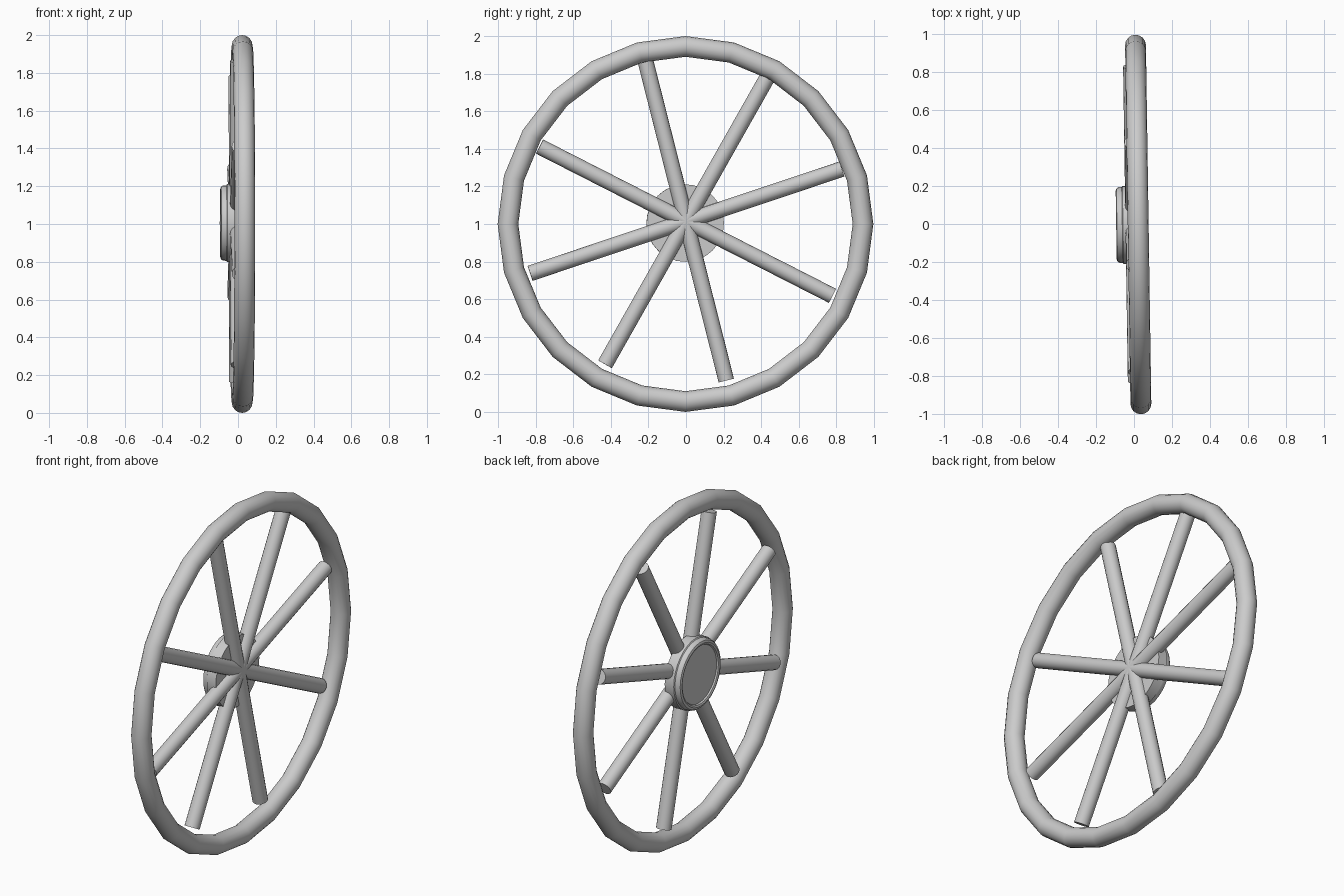
import bpy
import bmesh
from math import cos, sin, pi, radians
from mathutils import Matrix, Vector

cube = bpy.data.objects.get("Cube")
if cube:
    bpy.data.objects.remove(cube, do_unlink=True)

GREY = (0.6, 0.6, 0.6, 1)
grey = bpy.data.materials.new("plain grey")
grey.diffuse_color = GREY
grey.use_nodes = True
grey.node_tree.nodes["Principled BSDF"].inputs["Base Color"].default_value = GREY

# The whole wheel leans very slightly about the vertical axis
LEAN = Matrix.Rotation(0.015, 4, "Z")


def finish(name, bm):
    """Turn a bmesh into a smooth-shaded object with sharp edges kept."""
    bmesh.ops.recalc_face_normals(bm, faces=bm.faces)
    bm.transform(LEAN)
    mesh = bpy.data.meshes.new(name)
    bm.to_mesh(mesh)
    bm.free()
    mesh.materials.append(grey)
    obj = bpy.data.objects.new(name, mesh)
    bpy.context.collection.objects.link(obj)
    bpy.ops.object.select_all(action="DESELECT")
    obj.select_set(True)
    bpy.context.view_layer.objects.active = obj
    bpy.ops.object.shade_smooth_by_angle(angle=radians(35))


def lathe(name, profile, sides, centre, closed=False):
    """Spin (radius, x) points around the x axis."""
    bm = bmesh.new()
    verts = [bm.verts.new((x, r, 0)) for r, x in profile]
    pairs = list(zip(verts, verts[1:] + verts[:1]))
    edges = [bm.edges.new(p) for p in (pairs if closed else pairs[:-1])]
    bmesh.ops.spin(bm, geom=verts + edges, cent=(0, 0, 0), axis=(1, 0, 0),
                   angle=2 * pi, steps=sides, use_merge=True)
    bmesh.ops.remove_doubles(bm, verts=bm.verts, dist=0.0001)
    bm.transform(Matrix.Translation(centre))
    finish(name, bm)


# Rim: round tube with a visibly faceted outline
tube = [(0.945 + 0.055 * cos(2 * pi * i / 16), 0.055 * sin(2 * pi * i / 16))
        for i in range(16)]
lathe("rim", tube, 24, (0.022, -0.003, 1), closed=True)

# Hub: short drum with a rounded lip around a shallow recess on its outer face
hub = [(0, -0.082), (0.165, -0.082), (0.17, -0.09), (0.18, -0.094),
       (0.192, -0.09), (0.199, -0.08), (0.2, -0.062), (0.206, -0.058),
       (0.206, 0), (0, 0)]
lathe("hub", hub, 32, (0, -0.004, 1.005))

# Spokes: four straight rods crossing at the middle, unevenly spaced
for number, angle in enumerate((18.5, 60.5, 104.2, 153), 1):
    bm = bmesh.new()
    bmesh.ops.create_cone(bm, cap_ends=True, segments=16, radius1=0.042,
                          radius2=0.042, depth=1.75)
    turn = Matrix.Rotation(radians(angle - 90), 4, "X")
    bm.transform(Matrix.Translation(Vector((-0.003, 0, 1.015))) @ turn)
    finish(f"spoke_pair_{number}", bm)
